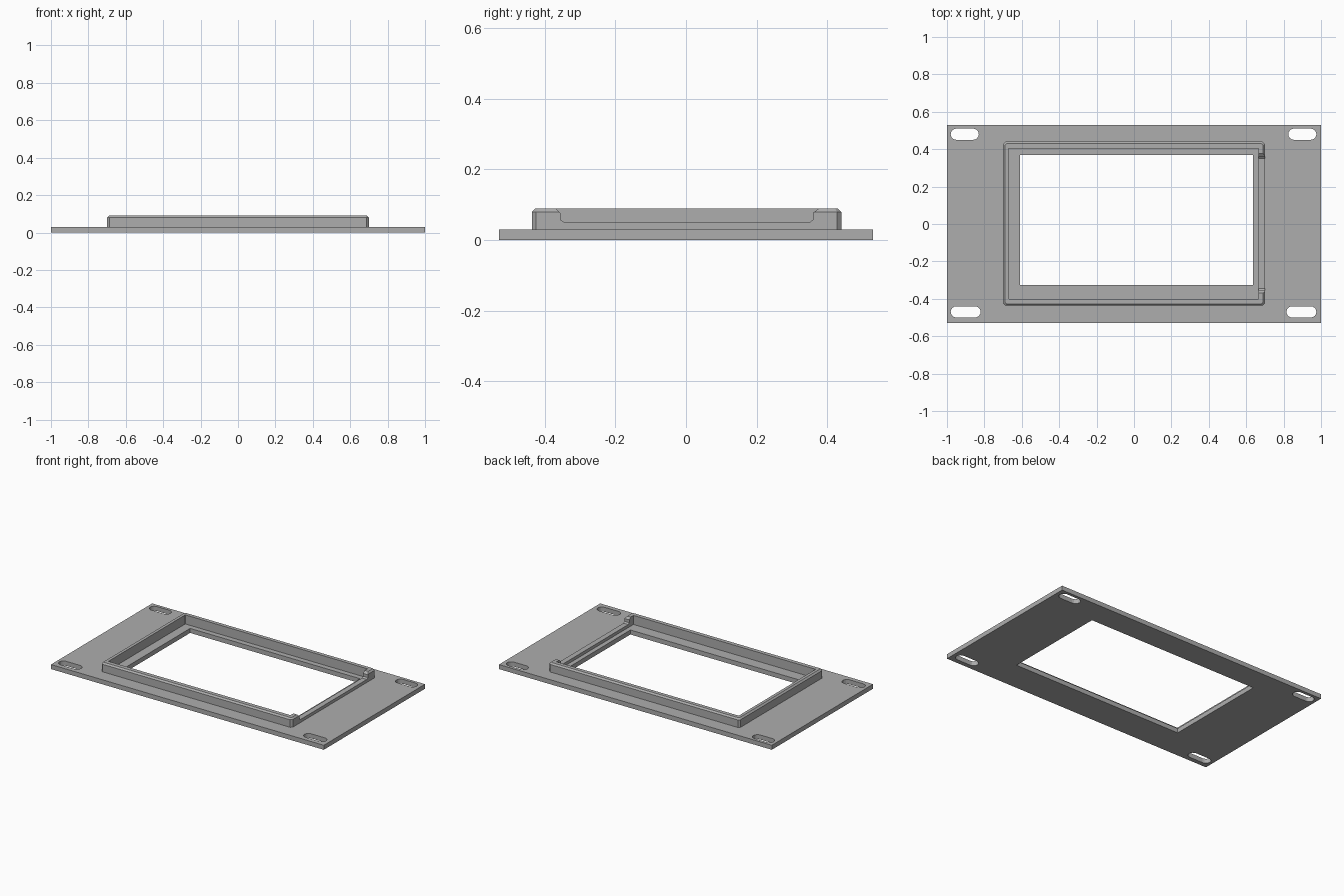
import bpy, bmesh, math

if "Cube" in bpy.data.objects:
    bpy.data.objects.remove(bpy.data.objects["Cube"])

grey = bpy.data.materials.new("plain grey")
grey.diffuse_color = (0.42, 0.42, 0.42, 1)
grey.use_nodes = True
grey.node_tree.nodes["Principled BSDF"].inputs["Base Color"].default_value = grey.diffuse_color


def make_object(name, bm):
    bmesh.ops.recalc_face_normals(bm, faces=bm.faces)
    mesh = bpy.data.meshes.new(name)
    bm.to_mesh(mesh)
    bm.free()
    mesh.materials.append(grey)
    obj = bpy.data.objects.new(name, mesh)
    bpy.context.collection.objects.link(obj)
    return obj


def rect(x0, x1, y0, y1, c=0.0):
    """Rectangle outline, with corners chamfered by c."""
    if c == 0:
        return [(x0, y0), (x1, y0), (x1, y1), (x0, y1)]
    return [(x0 + c, y0), (x1 - c, y0), (x1, y0 + c), (x1, y1 - c),
            (x1 - c, y1), (x0 + c, y1), (x0, y1 - c), (x0, y0 + c)]


def slot(x0, x1, y0, y1, steps=8):
    """Outline of a slot with round ends."""
    r, cy, pts = (y1 - y0) / 2, (y0 + y1) / 2, []
    for cx, start in ((x1 - r, -90), (x0 + r, 90)):
        for i in range(steps + 1):
            a = math.radians(start + 180 * i / steps)
            pts.append((cx + r * math.cos(a), cy + r * math.sin(a)))
    return pts


# Base plate with window and four mounting slots
outlines = [rect(-1, 1, -0.53, 0.53), rect(-0.61, 0.635, -0.325, 0.37),
            slot(-0.98, -0.83, 0.45, 0.51), slot(0.825, 0.975, 0.45, 0.51),
            slot(-0.98, -0.82, -0.50, -0.44), slot(0.815, 0.975, -0.50, -0.44)]
bm = bmesh.new()
for pts in outlines:
    vs = [bm.verts.new((x, y, 0)) for x, y in pts]
    for i in range(len(vs)):
        bm.edges.new((vs[i - 1], vs[i]))
bmesh.ops.triangle_fill(bm, edges=bm.edges[:], use_beauty=True)
ext = bmesh.ops.extrude_face_region(bm, geom=bm.faces[:], use_keep_orig=True)
bmesh.ops.translate(bm, vec=(0, 0, 0.03),
                    verts=[g for g in ext["geom"] if isinstance(g, bmesh.types.BMVert)])
make_object("base_plate", bm)

# Raised rim: outer wall, chamfered top edge, flat top, inner wall
outer = (-0.70, 0.70, -0.437, 0.44)
top = (-0.69, 0.69, -0.427, 0.43)
inner = (-0.67, 0.665, -0.40, 0.405)
levels = [(rect(*outer, 0.012), 0.03), (rect(*outer, 0.012), 0.08),
          (rect(*top, 0.008), 0.09), (rect(*inner, 0.001), 0.09),
          (rect(*inner, 0.001), 0.03)]
bm = bmesh.new()
rings = [[bm.verts.new((x, y, z)) for x, y in pts] for pts, z in levels]
for k in range(len(rings)):
    a, b = rings[k - 1], rings[k]
    for i in range(8):
        bm.faces.new((a[i - 1], a[i], b[i], b[i - 1]))
rim = make_object("raised_rim", bm)

# Notch in the right rim wall, with eased corners
profile = [(-0.345, 0.05), (0.35, 0.05), (0.36, 0.058), (0.36, 0.077),
           (0.377, 0.09), (0.377, 0.12), (-0.37, 0.12), (-0.37, 0.09),
           (-0.356, 0.077), (-0.356, 0.058)]
bm = bmesh.new()
a, b = [[bm.verts.new((x, y, z)) for y, z in profile] for x in (0.6, 0.8)]
bm.faces.new(a)
bm.faces.new(b)
for i in range(len(a)):
    bm.faces.new((a[i - 1], a[i], b[i], b[i - 1]))
cutter = make_object("notch_cutter", bm)
cutter.hide_render = True
cutter.hide_set(True)
cut = rim.modifiers.new("notch", "BOOLEAN")
cut.operation = "DIFFERENCE"
cut.solver = "EXACT"
cut.object = cutter
